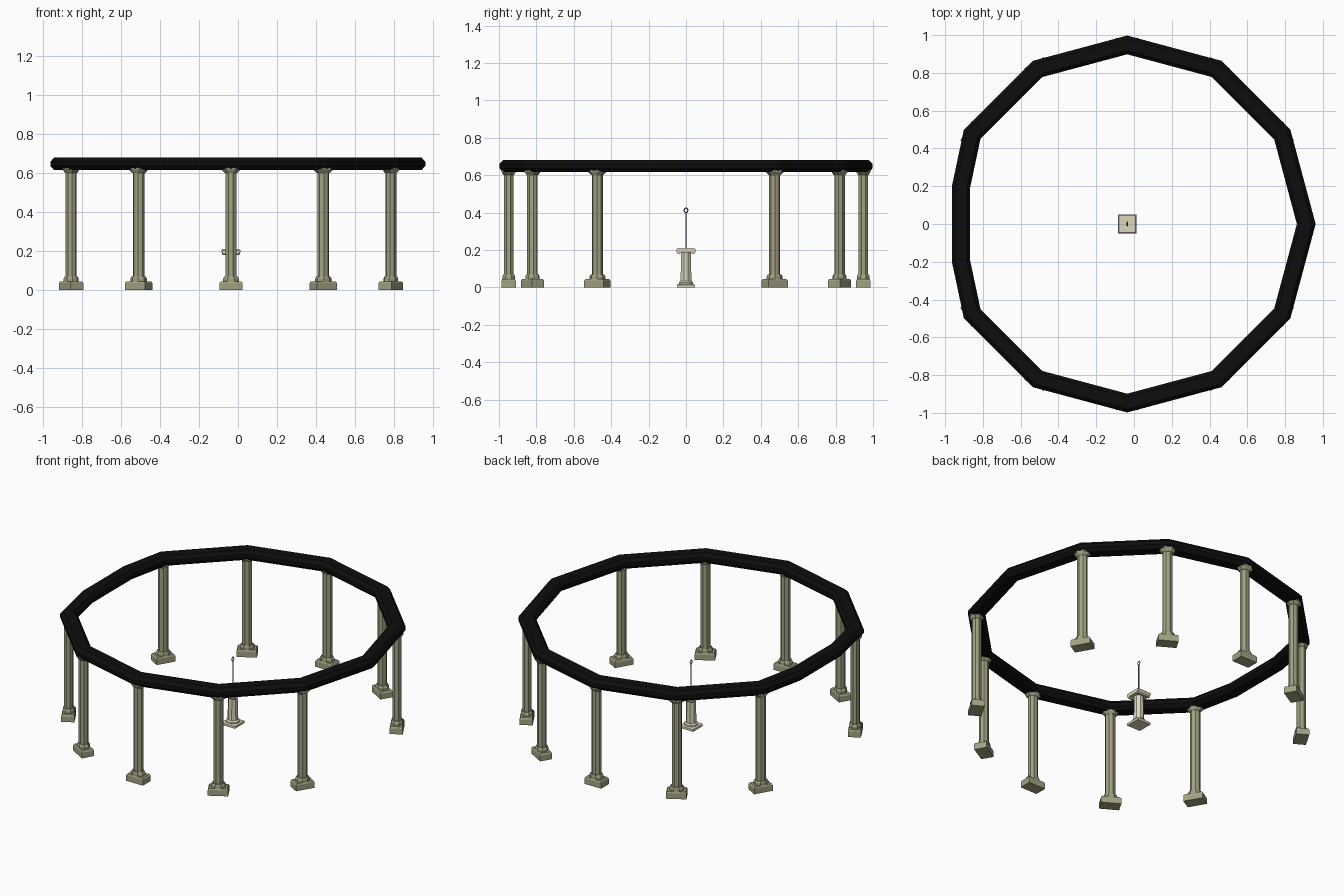
import bpy, bmesh, math
from mathutils import Vector

if "Cube" in bpy.data.objects:
    bpy.data.objects.remove(bpy.data.objects["Cube"])

CX = -0.036      # centre of the colonnade
R = 0.948        # column circle radius


def material(name, rgb):
    m = bpy.data.materials.new(name)
    m.diffuse_color = (*rgb, 1)
    m.use_nodes = True
    m.node_tree.nodes["Principled BSDF"].inputs["Base Color"].default_value = m.diffuse_color
    return m


STONE = material("weathered_stone", (0.36, 0.36, 0.23))
PALE = material("pale_stone", (0.72, 0.68, 0.52))
BLACK = material("black", (0.004, 0.004, 0.004))
STEEL = material("dark_metal", (0.12, 0.12, 0.16))


def finish(name, bm, mat, loc=(0, 0, 0), turn=0):
    bmesh.ops.recalc_face_normals(bm, faces=bm.faces)
    me = bpy.data.meshes.new(name)
    bm.to_mesh(me)
    bm.free()
    me.materials.append(mat)
    ob = bpy.data.objects.new(name, me)
    ob.location = loc
    ob.rotation_euler.z = turn
    bpy.context.collection.objects.link(ob)
    return ob


def skin(bm, loops, closed=False):
    """Join equal point loops; cap the ends unless closed."""
    rings = [[bm.verts.new(p) for p in lp] for lp in loops]
    n = len(rings[0])
    for i in range(len(rings) - (0 if closed else 1)):
        a, b = rings[i], rings[(i + 1) % len(rings)]
        for j in range(n):
            k = (j + 1) % n
            bm.faces.new((a[j], a[k], b[k], b[j]))
    if not closed:
        bm.faces.new(rings[0])
        bm.faces.new(rings[-1])


def stack(bm, sides, levels):
    """Loft of flat-sided polygons: levels are (half x, half y, z)."""
    f = 1 / math.cos(math.pi / sides)
    angs = [(j + 0.5) * math.tau / sides for j in range(sides)]
    skin(bm, [[(hx * f * math.cos(a), hy * f * math.sin(a), z) for a in angs]
              for hx, hy, z in levels])


# Columns: plinth, moulding, eight-sided shaft, capital
def column(name, angle):
    bm = bmesh.new()
    stack(bm, 4, [(.059, .038, 0), (.059, .038, .036), (.053, .034, .045)])
    stack(bm, 8, [(.041, .034, .044), (.041, .034, .058), (.034, .030, .07)])
    stack(bm, 8, [(.028, .026, .06), (.028, .026, .615)])
    stack(bm, 8, [(.030, .028, .600), (.048, .038, .618),
                  (.048, .038, .648), (.044, .034, .655)])
    finish(name, bm, STONE,
           (CX + R * math.cos(angle), R * math.sin(angle), 0), angle - math.pi / 2)


column_angles = [30, 60, 90, 120, 150, 210, 240, 270, 300, 330]
for i, a in enumerate(column_angles):
    column(f"column_{i + 1:02d}", math.radians(a))

# Ring beam: eight-sided section swept over the column tops, flat on the left
path = [Vector((CX + R * math.cos(math.radians(a)), R * math.sin(math.radians(a))))
        for a in [0] + column_angles]
path[6:6] = [Vector((-.915, .2)), Vector((-.915, -.2))]
section = [(.048, -.011), (.048, .011), (.030, .032), (-.030, .032),
           (-.048, .011), (-.048, -.011), (-.030, -.032), (.030, -.032)]
loops = []
for i, p in enumerate(path):
    d1 = (p - path[i - 1]).normalized()
    d2 = (path[(i + 1) % len(path)] - p).normalized()
    t = (d1 + d2).normalized()
    out = Vector((t.y, -t.x)) / t.dot(d1)
    loops.append([(*(p + out * u), .648 + v) for u, v in section])
bm = bmesh.new()
skin(bm, loops, closed=True)
finish("ring_beam", bm, BLACK)

# Central pedestal: base, moulding, shaft, slab
bm = bmesh.new()
stack(bm, 4, [(.048, .048, 0), (.048, .048, .014), (.042, .042, .018)])
stack(bm, 8, [(.038, .038, .016), (.038, .038, .026), (.030, .030, .034)])
stack(bm, 8, [(.029, .029, .03), (.026, .026, .19)])
stack(bm, 4, [(.046, .038, .186), (.048, .050, .195), (.048, .050, .204), (.044, .044, .211)])
finish("pedestal", bm, PALE, (CX, 0, 0))

# Scrolls on both sides of the pedestal top
bm = bmesh.new()
for s in (-1, 1):
    skin(bm, [[(x, s * .038 + .013 * math.cos(j * math.tau / 8 + .39),
                .191 + .013 * math.sin(j * math.tau / 8 + .39)) for j in range(8)]
              for x in (-.044, .044)])
finish("pedestal_scrolls", bm, PALE, (CX, 0, 0))

# Thin rod standing on the pedestal
bm = bmesh.new()
stack(bm, 6, [(.003, .003, .21), (.003, .003, .398)])
finish("rod", bm, STEEL, (CX, 0, 0))

# Loop at the rod's top
bm = bmesh.new()
loops = []
for i in range(10):
    a = i * math.tau / 10
    loops.append([(.003 * math.sin(b), (.010 + .003 * math.cos(b)) * math.cos(a),
                   .412 + (.013 + .003 * math.cos(b)) * math.sin(a))
                  for b in (0, math.pi / 2, math.pi, 1.5 * math.pi)])
skin(bm, loops, closed=True)
finish("rod_loop", bm, STEEL, (CX, 0, 0))
